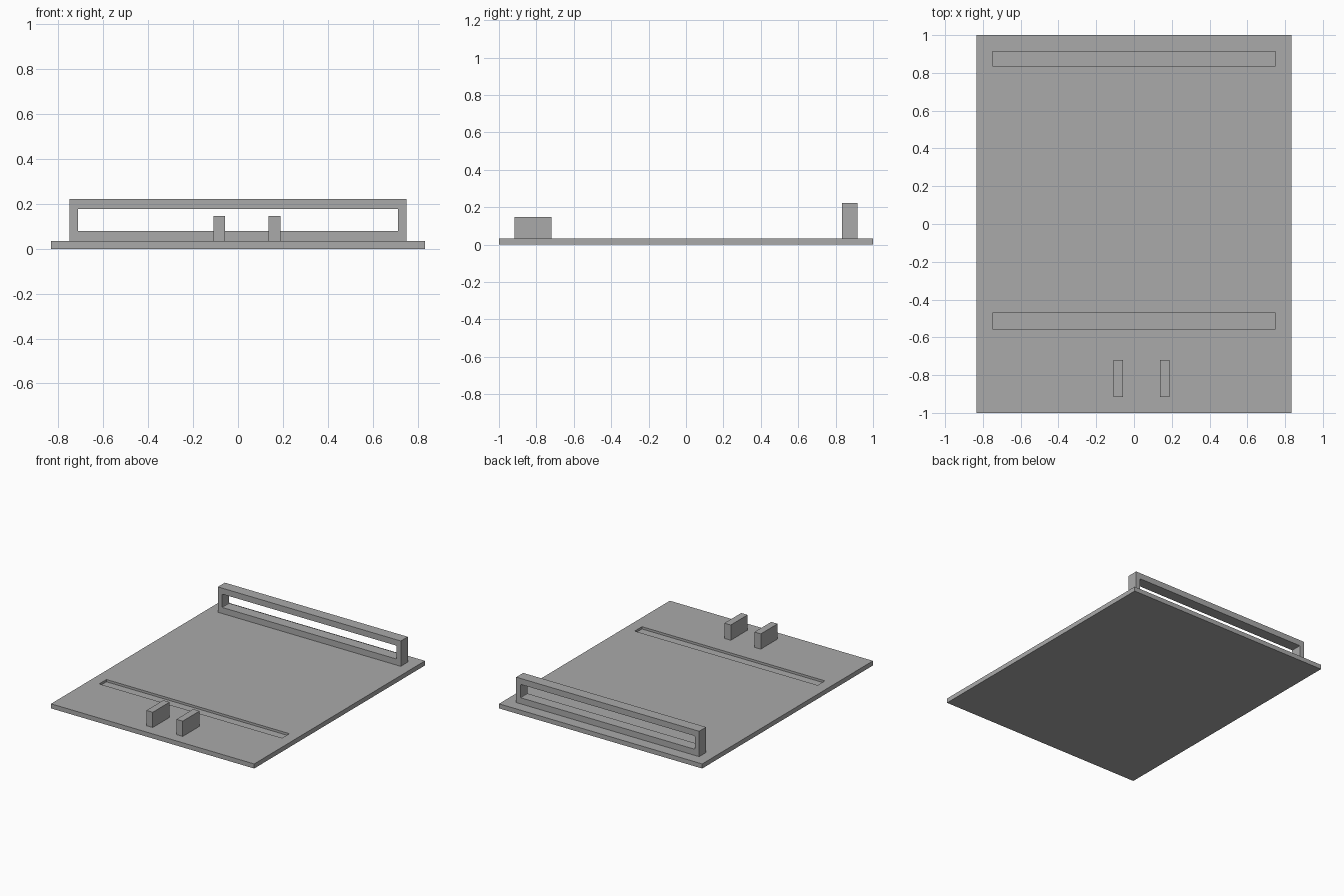
import bpy
import bmesh
from mathutils import Vector

default = bpy.data.objects.get("Cube")
if default:
    bpy.data.objects.remove(default, do_unlink=True)

# Single plain grey material
grey = bpy.data.materials.new("plain grey")
grey.use_nodes = True
colour = (0.4, 0.4, 0.4, 1)
grey.diffuse_color = colour
grey.node_tree.nodes["Principled BSDF"].inputs["Base Color"].default_value = colour


def box(name, low, high, round_y=0):
    """Box between two corners, optionally rounding the edges along y."""
    low, high = Vector(low), Vector(high)
    bm = bmesh.new()
    bmesh.ops.create_cube(bm, size=1)
    for v in bm.verts:
        v.co = (low + high) / 2 + v.co * (high - low)
    if round_y:
        edges = [e for e in bm.edges
                 if abs(e.verts[0].co.y - e.verts[1].co.y) > 0.001]
        bmesh.ops.bevel(bm, geom=edges, offset=round_y, segments=2,
                        profile=0.5, affect='EDGES')
    mesh = bpy.data.meshes.new(name)
    bm.to_mesh(mesh)
    bm.free()
    mesh.materials.append(grey)
    obj = bpy.data.objects.new(name, mesh)
    bpy.context.collection.objects.link(obj)
    return obj


def cut(target, cutter):
    """Subtract the cutter, apply the result and discard the cutter."""
    cutter.hide_render = True
    mod = target.modifiers.new("cut", 'BOOLEAN')
    mod.operation = 'DIFFERENCE'
    mod.solver = 'EXACT'
    mod.object = cutter
    bpy.context.view_layer.objects.active = target
    bpy.ops.object.modifier_apply(modifier=mod.name)
    bpy.data.objects.remove(cutter, do_unlink=True)


TOP = 0.034

# Base plate with a shallow cross groove
base = box("base_plate", (-0.833, -1, 0), (0.833, 1, TOP))
cut(base, box("groove_cutter", (-0.75, -0.555, 0.017), (0.75, -0.47, 0.1)))

# Upright rear frame with a long rectangular opening
frame = box("rear_frame", (-0.75, 0.835, TOP), (0.75, 0.917, 0.222))
cut(frame, box("opening_cutter", (-0.714, 0.7, 0.079), (0.714, 1, 0.178), 0.005))

# Pair of front blocks
for name, x in (("right_block", -0.083), ("left_block", 0.163)):
    box(name, (x - 0.026, -0.917, TOP), (x + 0.026, -0.72, 0.147))
